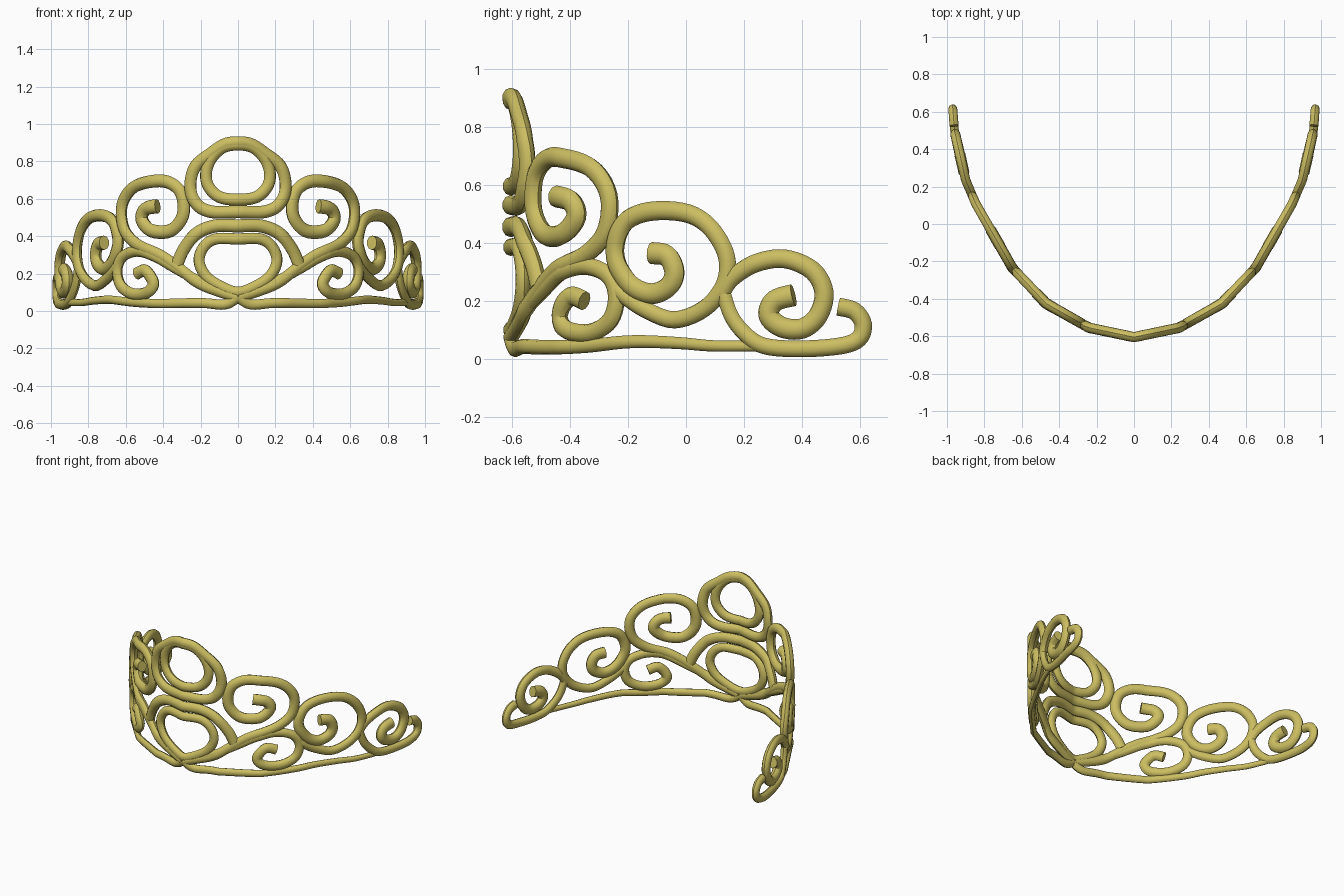
import bpy, bmesh, math
from mathutils import Vector

if "Cube" in bpy.data.objects:
    bpy.data.objects.remove(bpy.data.objects["Cube"], do_unlink=True)

gold = bpy.data.materials.new("pale gold")
gold.use_nodes = True
gold.diffuse_color = (0.6, 0.51, 0.12, 1)
gold.node_tree.nodes["Principled BSDF"].inputs["Base Color"].default_value = gold.diffuse_color

# Plan outline of the head band, from the front centre to the tip of the left arm
PLAN = [Vector(p) for p in ((0, -.605), (.24, -.555), (.47, -.425), (.65, -.235),
                            (.845, .107), (.9, .235), (.96, .5), (.972, .66))]
ARC = [0]
for a, b in zip(PLAN, PLAN[1:]):
    ARC.append(ARC[-1] + (b - a).length)


def interpolate(value, keys, results):
    """Piecewise linear lookup."""
    for i in range(len(keys) - 1):
        if value <= keys[i + 1] or i == len(keys) - 2:
            t = (value - keys[i]) / (keys[i + 1] - keys[i])
            return results[i] + (results[i + 1] - results[i]) * t


def place(u):
    """Point in plan at a signed distance along the band."""
    p = interpolate(abs(u), ARC, PLAN)
    return Vector((math.copysign(p.x, u), p.y, 0))


def from_front(points):
    return [Vector((interpolate(x, [p.x for p in PLAN], ARC), z)) for x, z in points]


def from_side(points):
    return [Vector((interpolate(y, [p.y for p in PLAN], ARC), z)) for y, z in points]


def smooth(points, closed, steps=5):
    """Catmull-Rom curve through the points."""
    n = len(points)
    if closed:
        get = lambda i: points[i % n]
    else:
        get = lambda i: points[max(0, min(n - 1, i))]
    out = []
    for i in range(n if closed else n - 1):
        a, b, c, d = (get(i + k) for k in (-1, 0, 1, 2))
        for s in range(steps):
            t = s / steps
            out.append(b + (c - a) * (t / 2) + (a * 2 - b * 5 + c * 4 - d) * (t * t / 2)
                       + (b * 3 - a - c * 3 + d) * (t ** 3 / 2))
    return out if closed else out + [points[-1]]


def tube(name, points, start, end=None, closed=False, sides=10, depth=.82):
    """Oval wire laid on the curved band, with radius going from start to end."""
    end = end or start
    path = smooth(points, closed)
    n = len(path)
    centres = [place(p.x) + Vector((0, 0, p.y)) for p in path]
    bm = bmesh.new()
    rings = []
    for i, (p, c) in enumerate(zip(path, centres)):
        if closed:
            along = centres[(i + 1) % n] - centres[i - 1]
        else:
            along = centres[min(i + 1, n - 1)] - centres[max(i - 1, 0)]
        across = place(p.x + .03) - place(p.x - .03)
        outward = Vector((across.y, -across.x, 0)).normalized()
        wide = along.cross(outward).normalized()
        r = start + (end - start) * i / (n - 1)
        ring = []
        for k in range(sides):
            a = math.tau * k / sides
            ring.append(bm.verts.new(c + wide * r * math.cos(a) + outward * r * depth * math.sin(a)))
        rings.append(ring)
    for i in range(n if closed else n - 1):
        a, b = rings[i], rings[(i + 1) % n]
        for k in range(sides):
            j = (k + 1) % sides
            bm.faces.new((a[k], a[j], b[j], b[k]))
    if not closed:
        bm.faces.new(rings[0])
        bm.faces.new(rings[-1])
    bmesh.ops.recalc_face_normals(bm, faces=bm.faces)
    mesh = bpy.data.meshes.new(name)
    bm.to_mesh(mesh)
    bm.free()
    mesh.materials.append(gold)
    obj = bpy.data.objects.new(name, mesh)
    bpy.context.collection.objects.link(obj)
    bpy.ops.object.select_all(action="DESELECT")
    obj.select_set(True)
    bpy.context.view_layer.objects.active = obj
    bpy.ops.object.shade_smooth_by_angle(angle=math.radians(40))


def flip(points):
    return [Vector((-p.x, p.y)) for p in points]


def pair(name, points, start, end=None):
    tube("left_" + name, points, start, end)
    tube("right_" + name, flip(points), start, end)


def centre_ring(name, half, radius):
    """Closed ring from its left half, first and last points on the centre line."""
    half = from_front(half)
    tube(name, half + flip(half[1:-1])[::-1], radius, closed=True)


# Centre ornament
centre_ring("lower_ring", [(0, .385), (.12, .385), (.185, .34), (.208, .265),
                           (.17, .185), (.09, .13), (0, .1)], .03)
centre_ring("upper_outer_ring", [(0, .53), (.14, .53), (.22, .57), (.255, .66),
                                 (.23, .77), (.14, .845), (.07, .89), (0, .9)], .034)
centre_ring("upper_inner_ring", [(0, .595), (.1, .61), (.16, .67), (.17, .745),
                                 (.14, .82), (.08, .875), (0, .89)], .032)
arch = from_front([(0, .455), (.12, .455), (.22, .415), (.29, .33), (.325, .25)])
tube("centre_arch", flip(arch[1:])[::-1] + arch, .035)

# Scrolls, from the inner tip outwards
pair("front_scroll", from_front([(.43, .56), (.495, .545), (.515, .49), (.465, .43), (.36, .43),
                                 (.295, .51), (.3, .62), (.355, .68), (.44, .695), (.56, .66),
                                 (.62, .565), (.61, .44), (.545, .36), (.43, .305),
                                 (.33, .24), (.21, .15), (.1, .105), (.01, .075)]), .038, .03)
pair("lower_scroll", from_side([(-.35, .2), (-.4, .215), (-.435, .15), (-.41, .1), (-.33, .09),
                                (-.26, .135), (-.24, .22), (-.27, .29), (-.35, .32),
                                (-.435, .295), (-.5, .23), (-.57, .14), (-.6, .08)]), .034, .028)
pair("side_scroll", from_side([(-.12, .365), (-.065, .355), (-.04, .3), (-.06, .25), (-.12, .225),
                               (-.19, .255), (-.24, .335), (-.24, .41), (-.2, .48), (-.11, .51),
                               (.01, .5), (.09, .445), (.14, .35), (.13, .255), (.065, .175),
                               (-.04, .135), (-.14, .17), (-.21, .215), (-.25, .25)]), .038, .028)
pair("back_scroll", from_side([(.37, .22), (.305, .2), (.285, .15), (.33, .11), (.4, .105),
                               (.455, .15), (.475, .23), (.435, .305), (.34, .345),
                               (.24, .33), (.16, .28), (.125, .23)]), .038, .03)
pair("arm_tip", from_side([(.125, .24), (.155, .15), (.205, .085), (.27, .045), (.39, .035),
                           (.53, .045), (.595, .07), (.61, .12), (.58, .165), (.525, .18)]), .027, .031)

# Base band
pair("base_band", from_front([(0, .075), (.07, .035), (.2, .043), (.4, .04), (.55, .045),
                              (.68, .06), (.77, .055), (.84, .045), (.91, .045)]), .029, .018)
